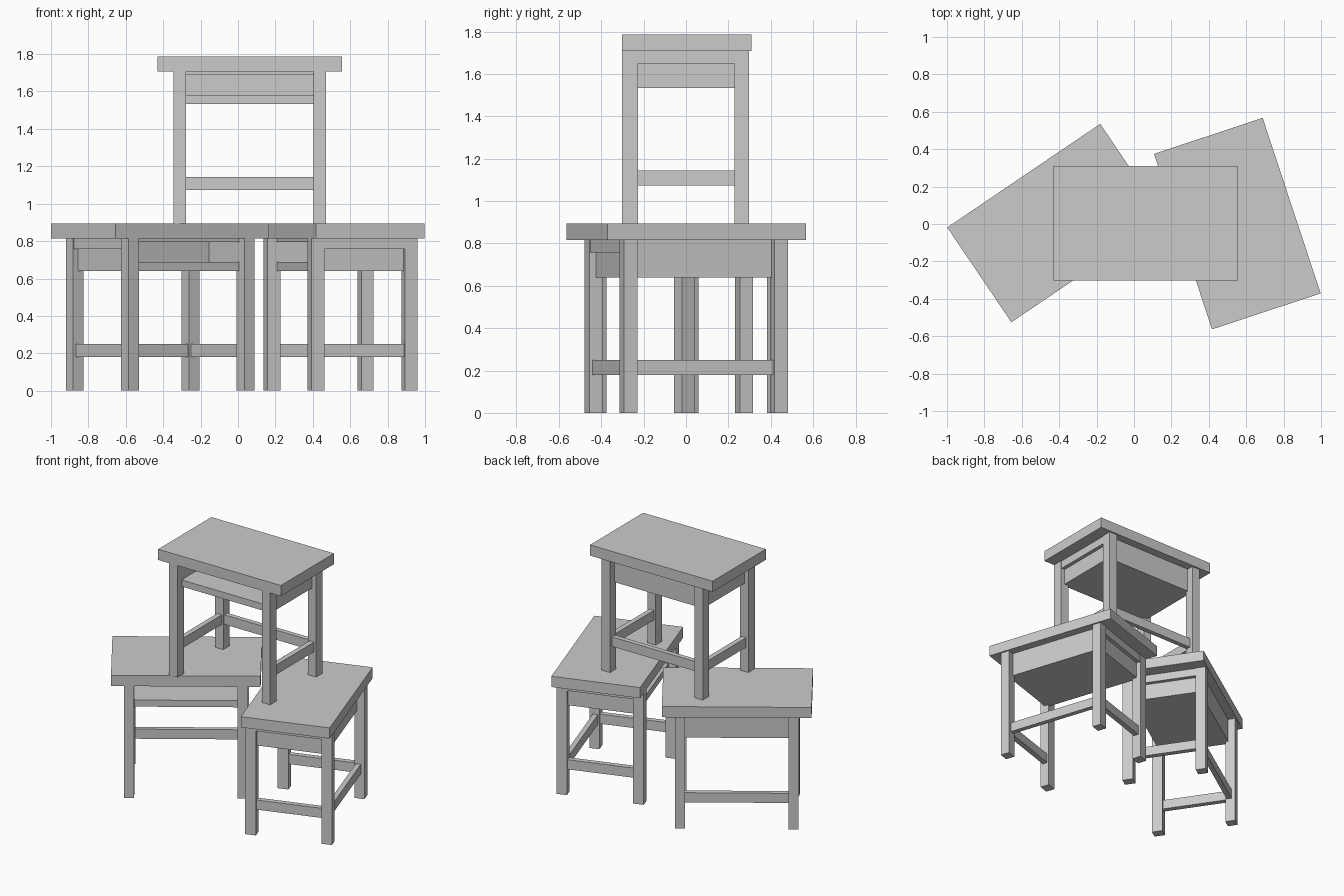
import bpy, bmesh, math
from mathutils import Matrix

if "Cube" in bpy.data.objects:
    bpy.data.objects.remove(bpy.data.objects["Cube"])

H = 0.893   # height of one desk


def finish(bm, name, frame):
    bmesh.ops.recalc_face_normals(bm, faces=bm.faces)
    mesh = bpy.data.meshes.new(name)
    bm.to_mesh(mesh)
    bm.free()
    ob = bpy.data.objects.new(name, mesh)
    ob.matrix_world = frame
    bpy.context.collection.objects.link(ob)


def box_bm(x, y, z):
    """Box given as (min, max) ranges."""
    bm = bmesh.new()
    size = [r[1] - r[0] for r in (x, y, z)]
    mid = [sum(r) / 2 for r in (x, y, z)]
    bmesh.ops.create_cube(bm, size=1,
                          matrix=Matrix.Translation(mid) @ Matrix.Diagonal((*size, 1)))
    return bm


def box(name, frame, x, y, z):
    finish(box_bm(x, y, z), name, frame)


def storage_box(name, frame):
    """Closed box with a compartment sunk into its front face."""
    bm = box_bm((-0.375, 0.375), (-0.25, 0.245), (0.64, 0.815))
    front = min(bm.faces, key=lambda f: f.calc_center_median().y)
    bmesh.ops.inset_region(bm, faces=[front], thickness=0.02)
    for v in front.verts:
        v.co.x = math.copysign(0.345, v.co.x)
        v.co.z = 0.688 if v.co.z < 0.72 else 0.795
    new = bmesh.ops.extrude_discrete_faces(bm, faces=[front])["faces"][0]
    for v in new.verts:
        v.co.y = 0.04
    finish(bm, name, frame)


def desk(label, cx, cy, base, angle):
    frame = Matrix.Translation((cx, cy, base)) @ Matrix.Rotation(math.radians(angle), 4, 'Z')
    box(label + "_desk_top", frame, (-0.494, 0.494), (-0.306, 0.306), (0.815, H))
    storage_box(label + "_desk_storage", frame)
    # back stretcher
    box(label + "_desk_back_stretcher", frame, (-0.36, 0.36), (0.235, 0.27), (0.18, 0.25))
    for side, s in (("left", -1), ("right", 1)):
        def span(a, b):
            return tuple(sorted((s * a, s * b)))
        # legs
        box(f"{label}_desk_{side}_front_leg", frame, span(0.341, 0.407), (-0.304, -0.229), (0, 0.815))
        box(f"{label}_desk_{side}_back_leg", frame, span(0.341, 0.407), (0.225, 0.295), (0, 0.815))
        # side stretcher and upper side apron
        box(f"{label}_desk_{side}_stretcher", frame, span(0.353, 0.39), (-0.24, 0.24), (0.18, 0.25))
        box(f"{label}_desk_{side}_apron", frame, span(0.36, 0.402), (-0.24, 0.24), (0.757, 0.815))


# two desks on the floor, one stacked across them
desk("left", -0.418, 0.005, 0, 34.1)
desk("right", 0.5525, 0.002, 0, -71.7)
desk("upper", 0.063, 0.003, H, 0)
